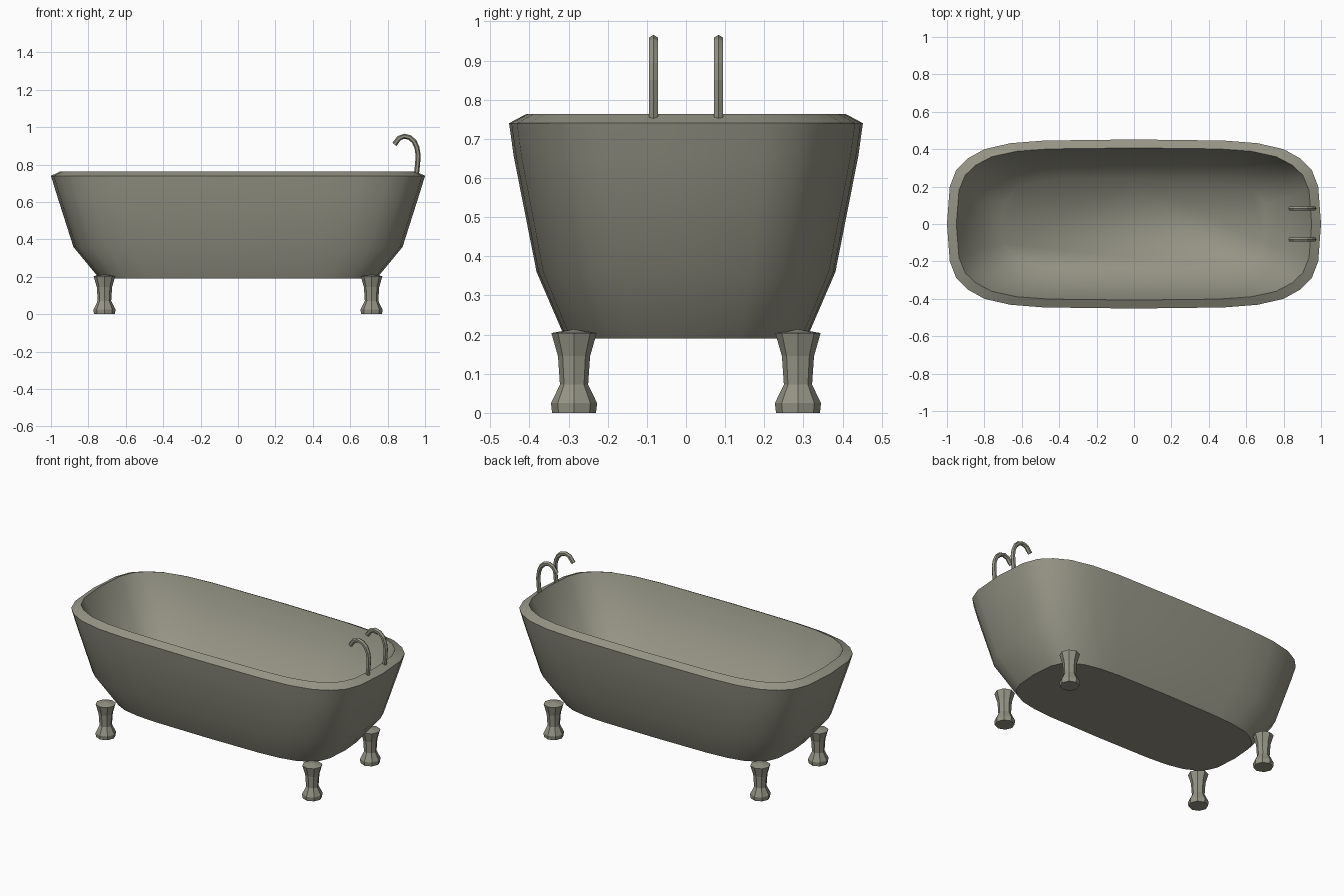
import bpy, bmesh, math

if "Cube" in bpy.data.objects:
    bpy.data.objects.remove(bpy.data.objects["Cube"])

enamel = bpy.data.materials.new("warm_grey")
enamel.diffuse_color = (0.30, 0.295, 0.235, 1)
enamel.use_nodes = True
enamel.node_tree.nodes["Principled BSDF"].inputs["Base Color"].default_value = enamel.diffuse_color


def build(name, rings, smooth=None, dome=0.0):
    """Bridge a list of equal-length point rings and cap both ends."""
    bm = bmesh.new()
    loops = [[bm.verts.new(p) for p in ring] for ring in rings]
    n = len(loops[0])
    for a, b in zip(loops, loops[1:]):
        for i in range(n):
            j = (i + 1) % n
            bm.faces.new((a[i], a[j], b[j], b[i]))
    bm.faces.new(loops[0][::-1])
    cap = bm.faces.new(loops[-1])
    if dome:
        top = bmesh.ops.poke(bm, faces=[cap])["verts"][0]
        top.co.z += dome
    bmesh.ops.recalc_face_normals(bm, faces=bm.faces)
    me = bpy.data.meshes.new(name)
    bm.to_mesh(me)
    bm.free()
    ob = bpy.data.objects.new(name, me)
    bpy.context.collection.objects.link(ob)
    me.materials.append(enamel)
    if smooth:
        bpy.ops.object.select_all(action='DESELECT')
        ob.select_set(True)
        bpy.context.view_layer.objects.active = ob
        bpy.ops.object.shade_smooth_by_angle(angle=math.radians(smooth))
    return ob


# Tub: one quarter of the rounded outline, mirrored into a full loop
quarter = [(1, 0), (0.985, 0.2), (0.95, 0.29), (0.89, 0.35),
           (0.8, 0.4), (0.66, 0.432), (0.48, 0.446), (0, 0.452)]
half = quarter + [(-x, y) for x, y in quarter[-2::-1]]
outline = half + [(x, -y) for x, y in half[-2:0:-1]]

# Tub section: half length, half width, height, from outer base over the rim to inner floor
floor_z = 0.25
section = [(0.74, 0.307, 0.19), (0.88, 0.38, 0.36), (0.974, 0.438, 0.655), (1.0, 0.45, 0.74),
           (0.95, 0.405, 0.764), (0.71, 0.24, floor_z)]
tub = build("tub", [[(x * lx, y * ly / 0.45, z) for x, y in outline]
                    for lx, ly, z in section], smooth=30)

# Soft shading where the inner wall meets the floor
for e in tub.data.edges:
    if all(abs(tub.data.vertices[v].co.z - floor_z) < 1e-4 for v in e.vertices):
        e.use_edge_sharp = False

# Four flared feet
foot = [(0.056, 0), (0.059, 0.025), (0.036, 0.072), (0.041, 0.145), (0.058, 0.204)]
for sx, side in ((-1, "left"), (1, "right")):
    for sy, end in ((-1, "front"), (1, "back")):
        build(f"foot_{end}_{side}",
              [[(sx * 0.714 + r * math.cos(k * math.pi / 4),
                 sy * 0.286 + r * math.sin(k * math.pi / 4), z) for k in range(8)]
               for r, z in foot], dome=0.01)

# Two hooked spouts swept along a path in the xz plane
path = [(0.953, 0.74), (0.960, 0.80), (0.963, 0.85), (0.957, 0.89), (0.943, 0.922),
        (0.920, 0.944), (0.890, 0.952), (0.862, 0.942), (0.836, 0.908)]
for y0, side in ((-0.083, "front"), (0.083, "back")):
    rings = []
    for i, (x, z) in enumerate(path):
        a, b = path[max(i - 1, 0)], path[min(i + 1, len(path) - 1)]
        dx, dz = b[0] - a[0], b[1] - a[1]
        d = math.hypot(dx, dz)
        ring = []
        for k in range(6):
            c, s = 0.0135 * math.cos(k * math.pi / 3), 0.0135 * math.sin(k * math.pi / 3)
            ring.append((x + c * dz / d, y0 + s, z - c * dx / d))
        rings.append(ring)
    build(f"spout_{side}", rings)
